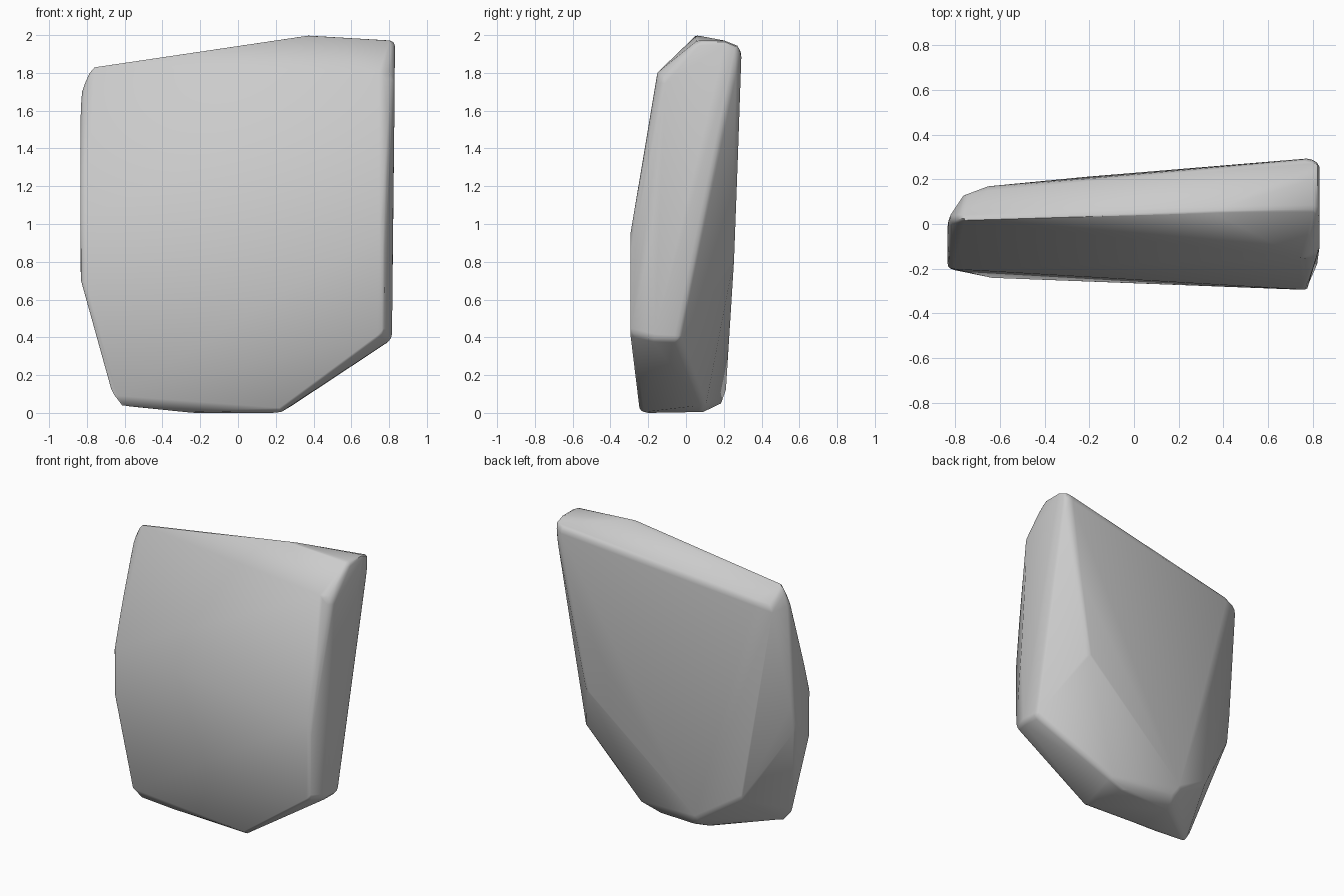
import bpy, bmesh, math

if "Cube" in bpy.data.objects:
    bpy.data.objects.remove(bpy.data.objects["Cube"])

# Corner points of the chipped slab, grouped by region
top = [(-.79, .02, 1.83), (.35, .055, 2.0), (.83, .06, 1.97), (.83, .21, 1.97),
       (.83, .285, 1.94), (.77, .295, 1.91)]
back = [(-.66, .168, 1.73), (-.76, .135, 1.70), (.60, .255, .82),
        (-.23, .21, .10), (-.51, .12, .28)]
left = [(-.835, .02, 1.70), (-.835, -.03, .80), (-.835, -.2, 1.05), (-.83, -.2, .69)]
front = [(.77, -.155, 1.80), (.775, -.295, .95), (.77, -.295, .42),
         (-.66, -.24, .08), (-.63, -.22, .04)]
right = [(.83, -.13, 1.76), (.82, -.18, .95), (.815, -.17, .39), (.81, -.04, .385)]
bottom = [(.22, -.245, .01), (.29, .10, .04), (.17, .09, .005), (-.25, -.2, 0),
          (-.25, .08, .005), (.18, -.2, 0), (-.2, .19, .05)]

# Wrap the corners in a convex hull
bm = bmesh.new()
for p in top + back + left + front + right + bottom:
    bm.verts.new(p)
res = bmesh.ops.convex_hull(bm, input=bm.verts[:])
loose = [v for v in bm.verts if not v.link_faces]
bmesh.ops.delete(bm, geom=loose, context='VERTS')
bmesh.ops.dissolve_limit(bm, angle_limit=math.radians(1.5), verts=bm.verts[:], edges=bm.edges[:])
bmesh.ops.recalc_face_normals(bm, faces=bm.faces[:])
mesh = bpy.data.meshes.new("stone_slab")
bm.to_mesh(mesh)
bm.free()
slab = bpy.data.objects.new("stone_slab", mesh)
bpy.context.collection.objects.link(slab)

# Worn edges
bev = slab.modifiers.new("worn_edges", 'BEVEL')
bev.width = .025
bev.segments = 2
bev.limit_method = 'ANGLE'
bev.angle_limit = math.radians(28)

# Soft shading across the facets
bpy.context.view_layer.objects.active = slab
slab.select_set(True)
bpy.ops.object.modifier_apply(modifier=bev.name)
bpy.ops.object.shade_smooth_by_angle(angle=math.radians(40))
